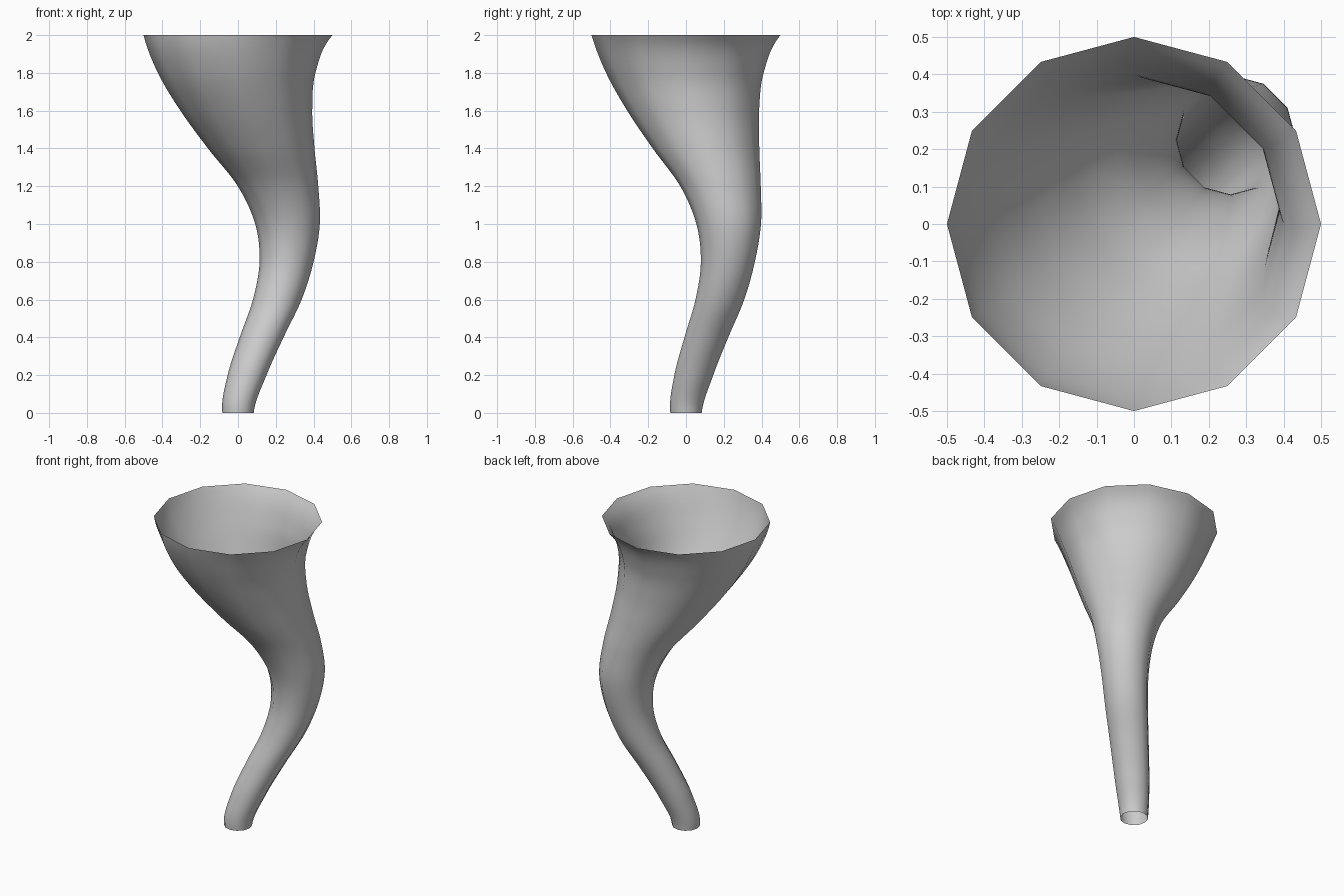
import bpy, bmesh
from math import sin, cos, pi

if "Cube" in bpy.data.objects:
    bpy.data.objects.remove(bpy.data.objects["Cube"])

SIDES, STEPS = 12, 8
Y_RATIO = 0.862   # the bend leans a little less in y than in x

# (centre offset, radius) every 0.2 in height; first and last rows only set the end slopes
PROFILE = [(.048, .06),
           (0, .083), (.048, .103), (.125, .116), (.208, .129), (.257, .143),
           (.262, .171), (.212, .213), (.123, .282), (.044, .349), (-.007, .417), (0, .5),
           (.117, .64)]


def spline(a, b, c, d, t):
    """Catmull-Rom value between b and c."""
    return b + .5 * t * (c - a + t * (2*a - 5*b + 4*c - d + t * (3*(b - c) + d - a)))


def ring(bm, offset, radius, z):
    return [bm.verts.new((offset + radius * cos(2*pi*i/SIDES),
                          offset * Y_RATIO + radius * sin(2*pi*i/SIDES), z))
            for i in range(SIDES)]


# Curved open horn: level 12-sided rings lofted along a bent path
bm = bmesh.new()
rings = []
spans = len(PROFILE) - 3
for k in range(spans * STEPS + 1):
    s = min(k // STEPS, spans - 1)
    t = k / STEPS - s
    offset, radius = (spline(*[p[j] for p in PROFILE[s:s+4]], t) for j in (0, 1))
    rings.append(ring(bm, offset, radius, 2 * k / (spans * STEPS)))
for low, high in zip(rings, rings[1:]):
    for i in range(SIDES):
        n = (i + 1) % SIDES
        bm.faces.new((low[i], low[n], high[n], high[i]))
for f in bm.faces:
    f.smooth = True

mesh = bpy.data.meshes.new("horn")
bm.to_mesh(mesh)
bm.free()
bpy.context.collection.objects.link(bpy.data.objects.new("horn", mesh))
